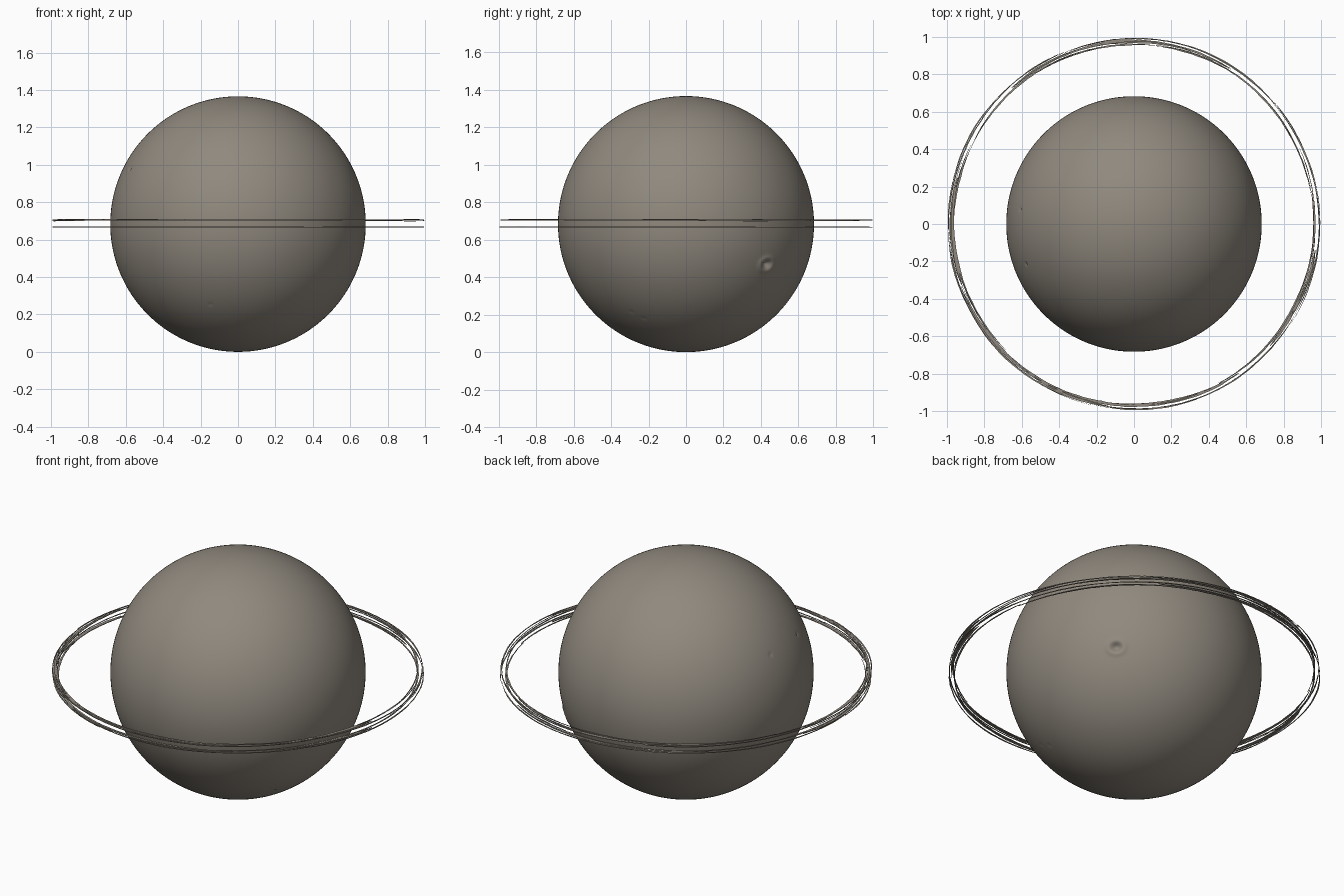
import bpy, bmesh, math, random
from mathutils import Vector

if "Cube" in bpy.data.objects:
    bpy.data.objects.remove(bpy.data.objects["Cube"])

random.seed(4)
R, CZ = 0.683, 0.685

stone = bpy.data.materials.new("warm grey stone")
stone.diffuse_color = (0.28, 0.25, 0.21, 1)
stone.use_nodes = True
stone.node_tree.nodes["Principled BSDF"].inputs["Base Color"].default_value = stone.diffuse_color


def finish(bm, name):
    bmesh.ops.recalc_face_normals(bm, faces=bm.faces)
    me = bpy.data.meshes.new(name)
    bm.to_mesh(me)
    bm.free()
    me.materials.append(stone)
    ob = bpy.data.objects.new(name, me)
    bpy.context.collection.objects.link(ob)
    return ob


# Globe with one crater and a few tiny pits (x, y, z, radius, depth)
bm = bmesh.new()
bmesh.ops.create_icosphere(bm, subdivisions=7, radius=R)
pits = [(0.485, 0.43, -0.215, 0.055, 0.022),
        (-0.575, -0.215, 0.295, 0.016, 0.012),
        (-0.61, 0.08, 0.295, 0.016, 0.012),
        (-0.15, -0.51, -0.43, 0.014, 0.008),
        (0.40, -0.29, -0.47, 0.014, 0.008),
        (0.40, -0.22, -0.50, 0.014, 0.008)]
for x, y, z, rad, depth in pits:
    d = Vector((x, y, z)).normalized()
    c = d * R
    for v in bm.verts:
        off = v.co - c
        if off.length > 2 * rad:
            continue
        t = math.hypot(off.length, 0.7 * off.z) / rad
        # bowl in the middle with a softly raised rim
        h = -depth * math.exp(-(t / 0.4) ** 2)
        if rad > 0.05:
            h += 0.006 * math.exp(-((t - 0.8) / 0.25) ** 2)
        v.co += d * h
for f in bm.faces:
    f.smooth = True
globe = finish(bm, "globe")
globe.location.z = CZ


# Thin ragged ring strips with a flat rectangular section and tapered ends
def strip(bm, a0, a1, r, width, z, thick=0.004):
    n = max(8, int((a1 - a0) / 1.5))
    p1, p2 = random.uniform(0, 6), random.uniform(0, 6)
    prev = None
    for i in range(n + 1):
        t = i / n
        a = math.radians(a0 + (a1 - a0) * t)
        taper = min(1, 0.1 + 6 * min(t, 1 - t))
        w = width * taper * (0.75 + 0.25 * math.sin(9 * a + p1)
                             + random.uniform(-0.15, 0.15))
        w = max(w, 0.001)
        rr = r + 0.003 * math.sin(5 * a + p2) + random.uniform(-0.0008, 0.0008)
        zz = z + 0.001 * math.sin(4 * a + p1)
        sec = []
        for sr, sz in ((-1, -1), (1, -1), (1, 1), (-1, 1)):
            q = min(rr + sr * w / 2, 1.0)
            sec.append(bm.verts.new((q * math.cos(a), q * math.sin(a),
                                     zz + sz * thick / 2)))
        if prev:
            for k in range(4):
                m = (k + 1) % 4
                bm.faces.new((prev[k], prev[m], sec[m], sec[k]))
        else:
            bm.faces.new(sec)
        prev = sec
    bm.faces.new(prev[::-1])


for name, z in (("upper_ring", 0.705), ("lower_ring", 0.667)):
    bm = bmesh.new()
    # nearly continuous inner and outer bands
    for r, w, start in ((0.965, 0.010, 10), (0.990, 0.007, 40)):
        for k in range(5):
            a = start + 72 * k
            strip(bm, a, a + 73, r + random.uniform(-0.003, 0.003), w, z)
    # denser clumps between the bands (start, end, radius)
    for a0, a1, r in ((58, 132, 0.977), (165, 200, 0.976), (200, 262, 0.980),
                      (240, 305, 0.972), (318, 352, 0.978)):
        strip(bm, a0, a1, r, 0.015, z)
    # loose wisps just above the upper layer
    if z > 0.7:
        for k in range(8):
            a = random.uniform(0, 360)
            strip(bm, a, a + random.uniform(20, 55),
                  random.uniform(0.968, 0.996), 0.005,
                  z + random.choice((-0.005, 0.004)), 0.002)
    finish(bm, name)

# exact outer extents at the ring and contact with the ground
lowest = min((v.co.z for v in globe.data.vertices))
globe.location.z = -lowest
